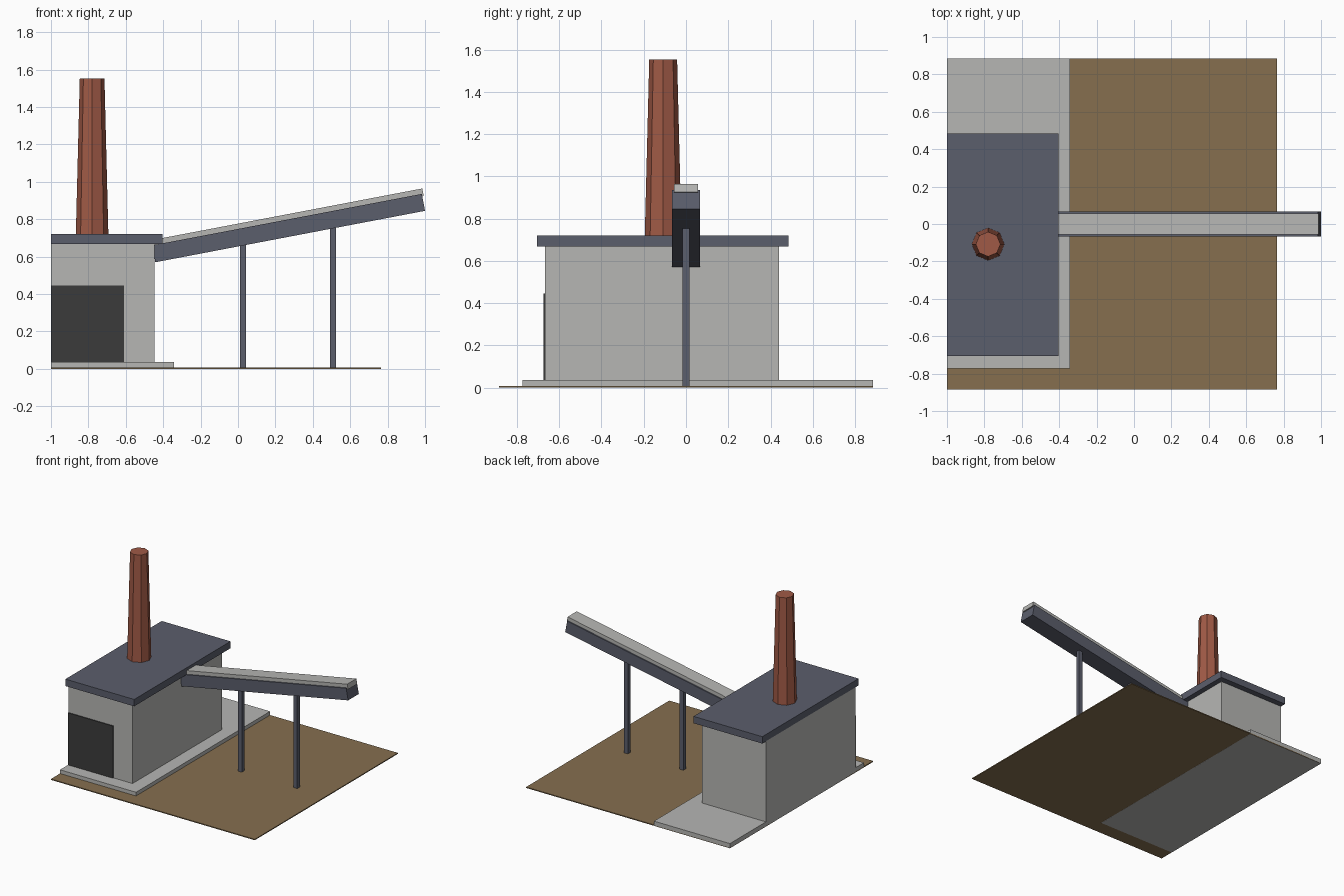
import bpy
import math

old = bpy.data.objects.get("Cube")
if old:
    bpy.data.objects.remove(old, do_unlink=True)


def material(name, rgb):
    mat = bpy.data.materials.new(name)
    mat.use_nodes = True
    color = (*rgb, 1.0)
    mat.diffuse_color = color
    mat.node_tree.nodes["Principled BSDF"].inputs["Base Color"].default_value = color
    return mat


concrete = material("concrete grey", (0.468, 0.468, 0.455))
slate = material("slate blue", (0.105, 0.112, 0.150))
brick = material("brick red", (0.352, 0.102, 0.061))
earth = material("earth brown", (0.238, 0.159, 0.078))
charcoal = material("charcoal", (0.044, 0.044, 0.044))


def box(name, mat, xs, ys, zs):
    """Axis-aligned box given by its (low, high) limits on each axis."""
    spans = (xs, ys, zs)
    bpy.ops.mesh.primitive_cube_add(size=1, location=[(a + b) / 2 for a, b in spans])
    ob = bpy.context.object
    ob.name = name
    ob.scale = [b - a for a, b in spans]
    bpy.ops.object.transform_apply(location=False, rotation=False, scale=True)
    ob.data.materials.append(mat)
    return ob


# Yard and building
LEFT = -1.0
box("ground", earth, (LEFT, 0.765), (-0.885, 0.885), (0.0005, 0.008))
box("foundation_pad", concrete, (LEFT, -0.342), (-0.773, 0.885), (0, 0.037))
box("building_walls", concrete, (LEFT, -0.446), (-0.667, 0.44), (0.037, 0.668))
box("roof_slab", slate, (LEFT, -0.405), (-0.706, 0.485), (0.667, 0.721))
box("loading_door", charcoal, (LEFT, -0.61), (-0.674, -0.666), (0.037, 0.445))

# Tapered eight-sided chimney
bpy.ops.mesh.primitive_cone_add(vertices=8, radius1=0.087, radius2=0.066,
                                depth=0.832, location=(-0.78, -0.108, 1.136))
chimney = bpy.context.object
chimney.name = "chimney"
chimney.data.materials.append(brick)

# Inclined conveyor: boxes laid along a slope from its lower bottom edge
START = (-0.442, 0.57)
LENGTH = 1.468
SLOPE = math.atan2(0.275, 1.442)


def sloped_box(name, mat, shift, half_width, low, high):
    along, up = LENGTH / 2 + shift, (low + high) / 2
    c, s = math.cos(SLOPE), math.sin(SLOPE)
    ob = box(name, mat, (-LENGTH / 2, LENGTH / 2), (-half_width, half_width), (low, high))
    ob.location = (START[0] + along * c - up * s, 0, START[1] + along * s + up * c)
    ob.rotation_euler.y = -SLOPE


sloped_box("conveyor_beam", slate, 0, 0.066, 0, 0.092)
sloped_box("conveyor_belt", concrete, 0.008, 0.057, 0.08, 0.12)

# Support legs reach the underside of the beam
for i, x in enumerate((0.028, 0.508), 1):
    top = START[1] + (x - START[0]) * math.tan(SLOPE) + 0.003
    box(f"conveyor_leg_{i}", slate, (x - 0.016, x + 0.016), (-0.016, 0.016), (0.001, top))
